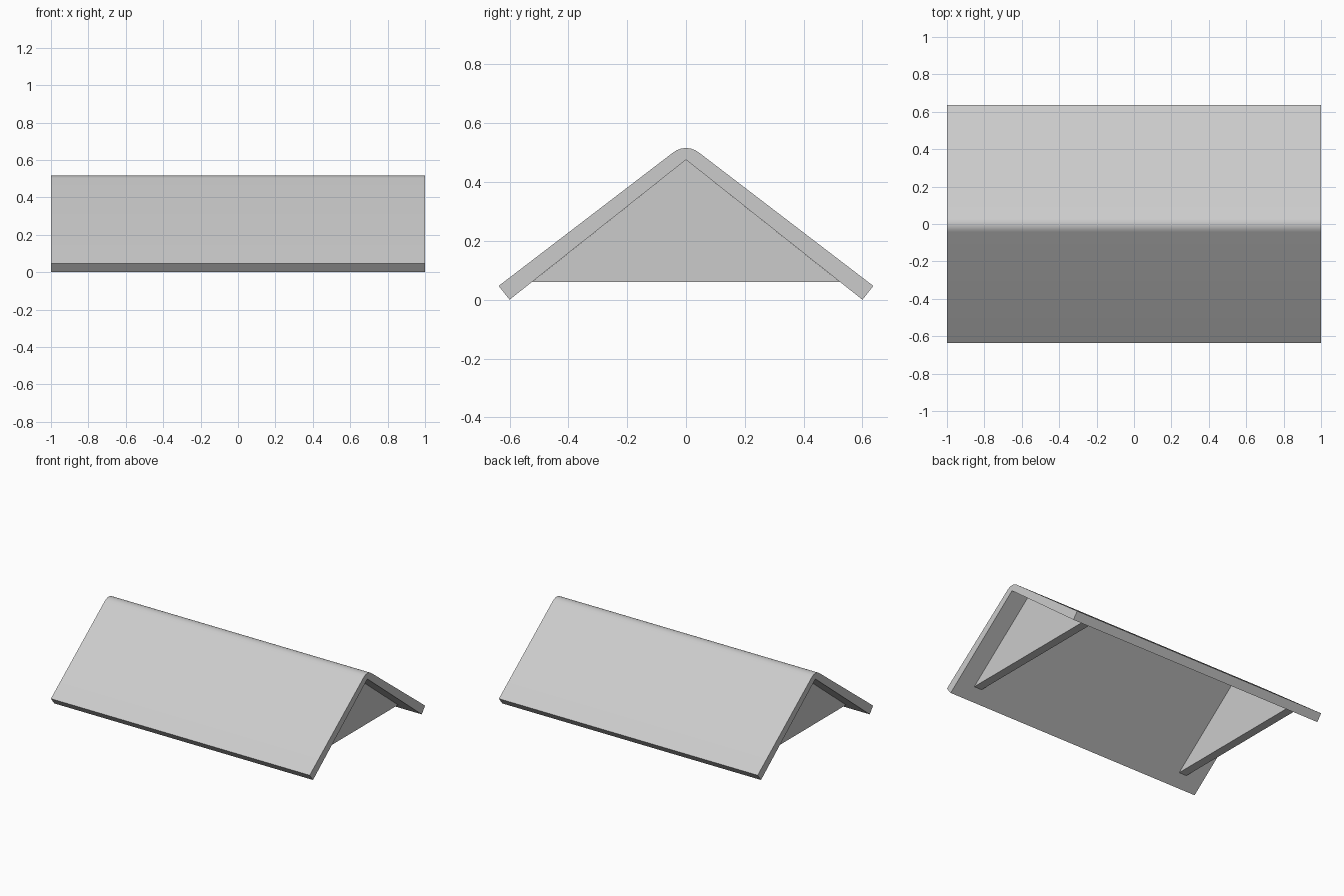
import bpy, bmesh, math

if "Cube" in bpy.data.objects:
    bpy.data.objects.remove(bpy.data.objects["Cube"])


def prism(name, profile, x0, x1):
    """Extrude a closed (y, z) profile along x."""
    bm = bmesh.new()
    face = bm.faces.new([bm.verts.new((x0, y, z)) for y, z in profile])
    ext = bmesh.ops.extrude_face_region(bm, geom=[face])
    verts = [g for g in ext["geom"] if isinstance(g, bmesh.types.BMVert)]
    bmesh.ops.translate(bm, verts=verts, vec=(x1 - x0, 0, 0))
    bmesh.ops.recalc_face_normals(bm, faces=bm.faces)
    mesh = bpy.data.meshes.new(name)
    bm.to_mesh(mesh)
    bm.free()
    obj = bpy.data.objects.new(name, mesh)
    bpy.context.collection.objects.link(obj)
    return obj


# Roof shell: two sloping slabs joined by a rounded ridge
RIDGE_R, RIDGE_Z, STEPS = 0.07, 0.446, 6
half_angle = math.radians(38)
ridge = []
for i in range(STEPS + 1):
    a = half_angle * (2 * i / STEPS - 1)
    ridge.append((RIDGE_R * math.sin(a), RIDGE_Z + RIDGE_R * math.cos(a)))
profile = [(-0.6, 0.0), (-0.637, 0.047)] + ridge + [(0.637, 0.047), (0.6, 0.0), (0.0, 0.476)]
roof = prism("roof", profile, -1, 1)
bpy.context.view_layer.objects.active = roof
roof.select_set(True)
bpy.ops.object.shade_smooth_by_angle(angle=math.radians(25))

# Triangular gable panels set in from each end
gable = [(-0.524, 0.06), (0.524, 0.06), (0.0, 0.476)]
for side, x in (("left", -0.84), ("right", 0.84)):
    prism(side + "_gable", gable, x - 0.03, x + 0.03)
